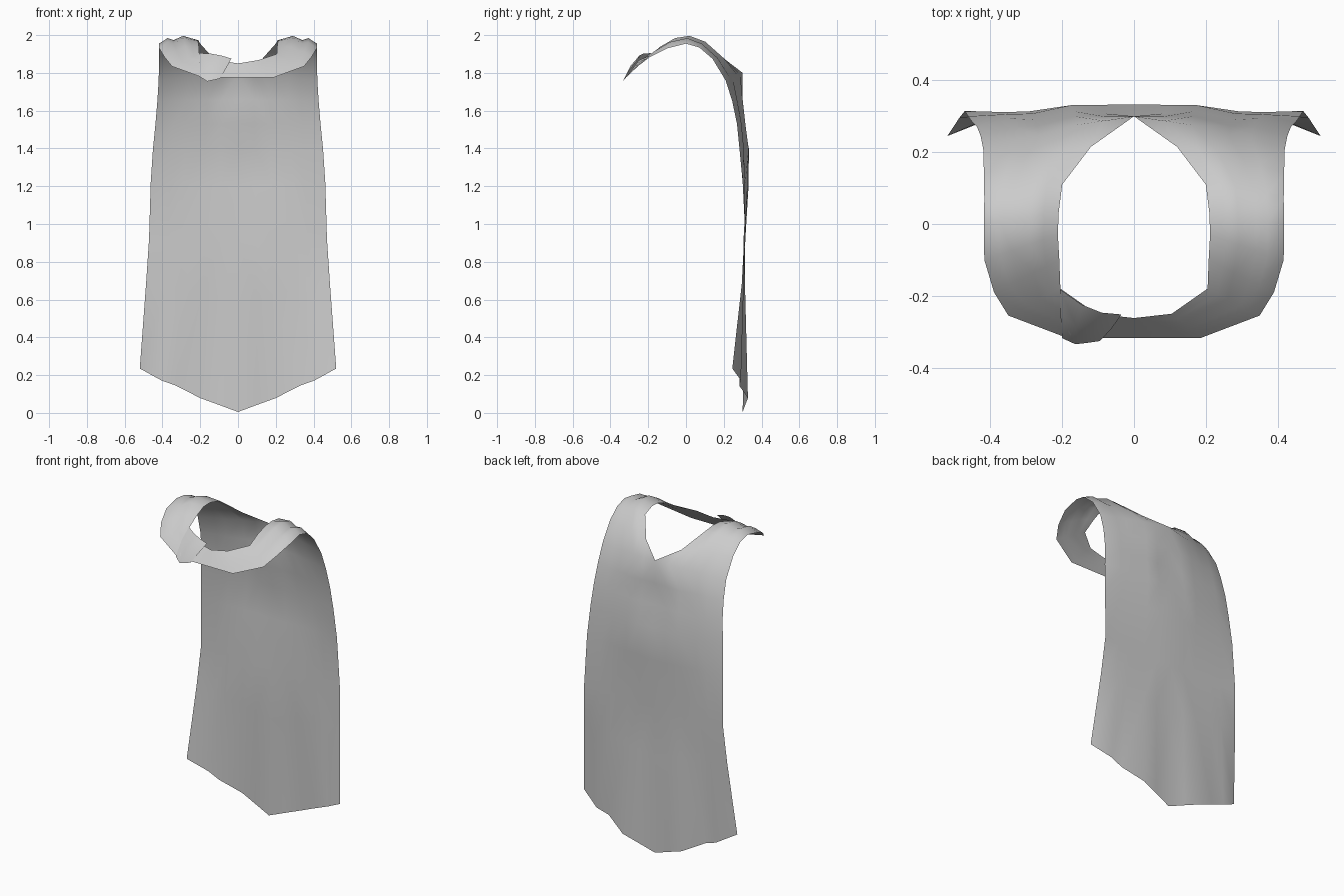
import bpy, bmesh
from mathutils import Vector

cloth = bpy.data.materials.new("grey_cloth")
cloth.diffuse_color = (0.6, 0.6, 0.6, 1)

# Stations from front centre, over the shoulder, down to the hem:
# (inner edge point, outer edge point, fold strength up, fold strength back)
STATIONS = [
    ((0, -.262, 1.85), (0, -.317, 1.775), 0, 0),
    ((.105, -.25, 1.867), (.187, -.317, 1.775), 0, 0),
    ((.205, -.18, 1.90), (.35, -.255, 1.835), .1, 0),
    ((.208, -.10, 1.945), (.39, -.19, 1.885), .6, 0),
    ((.212, -.03, 1.97), (.417, -.10, 1.93), 1, 0),
    ((.21, .03, 1.973), (.418, 0, 1.955), 1, 0),
    ((.2, .11, 1.955), (.417, .07, 1.935), .6, .2),
    ((.12, .215, 1.865), (.418, .14, 1.875), .3, .4),
    ((0, .30, 1.80), (.42, .21, 1.76), 0, .3),
    ((0, .30, 1.66), (.427, .245, 1.65), 0, .6),
    ((0, .302, 1.53), (.437, .27, 1.53), 0, .7),
    ((0, .333, 1.40), (.45, .283, 1.40), 0, .5),
    ((0, .331, 1.20), (.462, .30, 1.22), 0, .2),
    ((0, .313, .90), (.471, .315, .92), 0, -.3),
    ((0, .308, .60), (.487, .295, .68), 0, .3),
    ((0, .30, .005), (.52, .245, .235), -.5, 1.4),
]
SPREAD = [0, .2, .385, .63, .78, 1]
UP = [0, .015, .03, .012, .025, 0]
BACK = [0, .018, .035, .012, .024, 0]


def sheet(name, rows):
    """Smooth open cloth sheet from equal rows of points."""
    bm = bmesh.new()
    grid = [[bm.verts.new(p) for p in row] for row in rows]
    for a, b in zip(grid, grid[1:]):
        for j in range(len(a) - 1):
            quad = []
            for v in (a[j], a[j + 1], b[j + 1], b[j]):
                quad.append(v)
            bm.faces.new(quad).smooth = True
    me = bpy.data.meshes.new(name)
    bm.to_mesh(me)
    bm.free()
    me.materials.append(cloth)
    ob = bpy.data.objects.new(name, me)
    bpy.context.collection.objects.link(ob)
    return ob


# Cape: one half with soft folds, mirrored
rows = []
for inner, outer, up, back in STATIONS:
    rows.append([Vector(inner).lerp(Vector(outer), t) + Vector((0, back * b, up * u))
                 for t, u, b in zip(SPREAD, UP, BACK)])
# Front centre seam stays exactly on the mirror plane
cape = sheet("cape", rows)
mirror = cape.modifiers.new("mirror", 'MIRROR')
mirror.use_clip = True
mirror.merge_threshold = .0005

# Overlapping closing flap on the front of the collar
sheet("collar_flap", [
    [(-.206, -.182, 1.905), (-.205, -.25, 1.855), (-.20, -.318, 1.778)],
    [(-.145, -.225, 1.902), (-.16, -.287, 1.842), (-.163, -.335, 1.755)],
    [(-.09, -.247, 1.892), (-.105, -.295, 1.835), (-.13, -.331, 1.762)],
    [(-.035, -.252, 1.876), (-.063, -.292, 1.825), (-.095, -.326, 1.77)],
])
